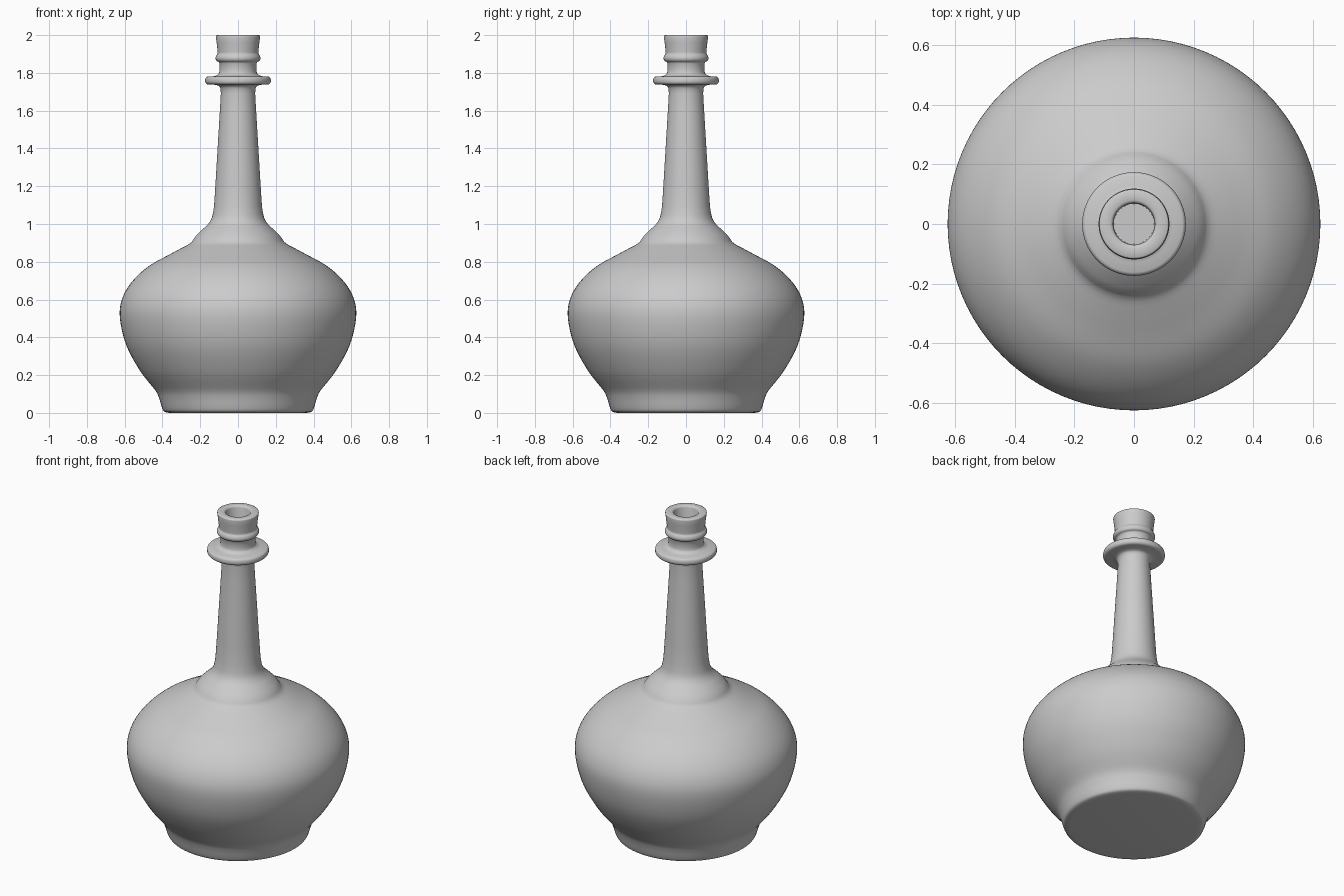
import bpy, bmesh, math
from mathutils import Vector

if "Cube" in bpy.data.objects:
    bpy.data.objects.remove(bpy.data.objects["Cube"])

SEGMENTS = 96


def curve(points, steps=5):
    """Smooth curve through a few (radius, height) points."""
    p = [Vector(q) for q in points]
    p = [2 * p[0] - p[1]] + p + [2 * p[-1] - p[-2]]
    out = []
    for a, b, c, d in zip(p, p[1:], p[2:], p[3:]):
        for i in range(steps):
            t = i / steps
            out.append(0.5 * (2 * b + (c - a) * t + (2 * a - 5 * b + 4 * c - d) * t * t
                              + (3 * b - a - 3 * c + d) * t ** 3))
    return [tuple(v) for v in out] + [tuple(points[-1])]


def lathe(name, profile):
    """Revolve a profile around z; ends on the axis close the surface."""
    bm = bmesh.new()
    verts = [bm.verts.new((r, 0, z)) for r, z in profile]
    edges = [bm.edges.new(e) for e in zip(verts, verts[1:])]
    bmesh.ops.spin(bm, geom=verts + edges, cent=(0, 0, 0), axis=(0, 0, 1),
                   angle=math.tau, steps=SEGMENTS)
    bmesh.ops.remove_doubles(bm, verts=bm.verts, dist=0.0002)
    bmesh.ops.recalc_face_normals(bm, faces=bm.faces)
    mesh = bpy.data.meshes.new(name)
    bm.to_mesh(mesh)
    bm.free()
    obj = bpy.data.objects.new(name, mesh)
    bpy.context.collection.objects.link(obj)
    bpy.context.view_layer.objects.active = obj
    obj.select_set(True)
    bpy.ops.object.shade_smooth_by_angle(angle=math.radians(50))
    return obj


# Foot with a rounded lower edge
foot = [(0, 0), (0.36, 0)] + curve([(0.37, 0.001), (0.392, 0.008), (0.403, 0.03), (0.415, 0.07), (0.426, 0.1)], 3)
# Bulbous body
body = curve([(0.438, 0.12), (0.52, 0.225), (0.592, 0.36), (0.625, 0.5), (0.615, 0.6),
              (0.565, 0.69), (0.475, 0.775), (0.36, 0.84), (0.262, 0.892)], 6)
# Stepped shoulder into the neck
shoulder = curve([(0.246, 0.904), (0.222, 0.938), (0.19, 0.97), (0.158, 1.0), (0.138, 1.035), (0.127, 1.09)], 4)
# Tapered neck
neck = [(0.12, 1.2), (0.108, 1.4), (0.096, 1.6), (0.091, 1.69)]
# Flange around the neck
flange = curve([(0.092, 1.715), (0.1, 1.73), (0.118, 1.737)], 3) + \
    [(0.155, 1.738)] + curve([(0.163, 1.739), (0.172, 1.747), (0.174, 1.76), (0.171, 1.774), (0.162, 1.78)], 2) + \
    [(0.13, 1.782)] + curve([(0.115, 1.786), (0.102, 1.796), (0.098, 1.81)], 3)
# Collar ring and flared mouth
mouth = [(0.098, 1.85)] + \
    curve([(0.103, 1.859), (0.114, 1.864), (0.119, 1.878), (0.115, 1.892), (0.108, 1.902), (0.108, 1.915)], 3) + \
    [(0.113, 1.96), (0.117, 1.992)] + curve([(0.116, 1.997), (0.111, 2.0)], 2)
# Bore inside the mouth
bore = [(0.08, 2.0), (0.073, 1.997), (0.07, 1.99), (0.068, 1.75), (0, 1.75)]

lathe("bottle", foot + body + shoulder + neck + flange + mouth + bore)
